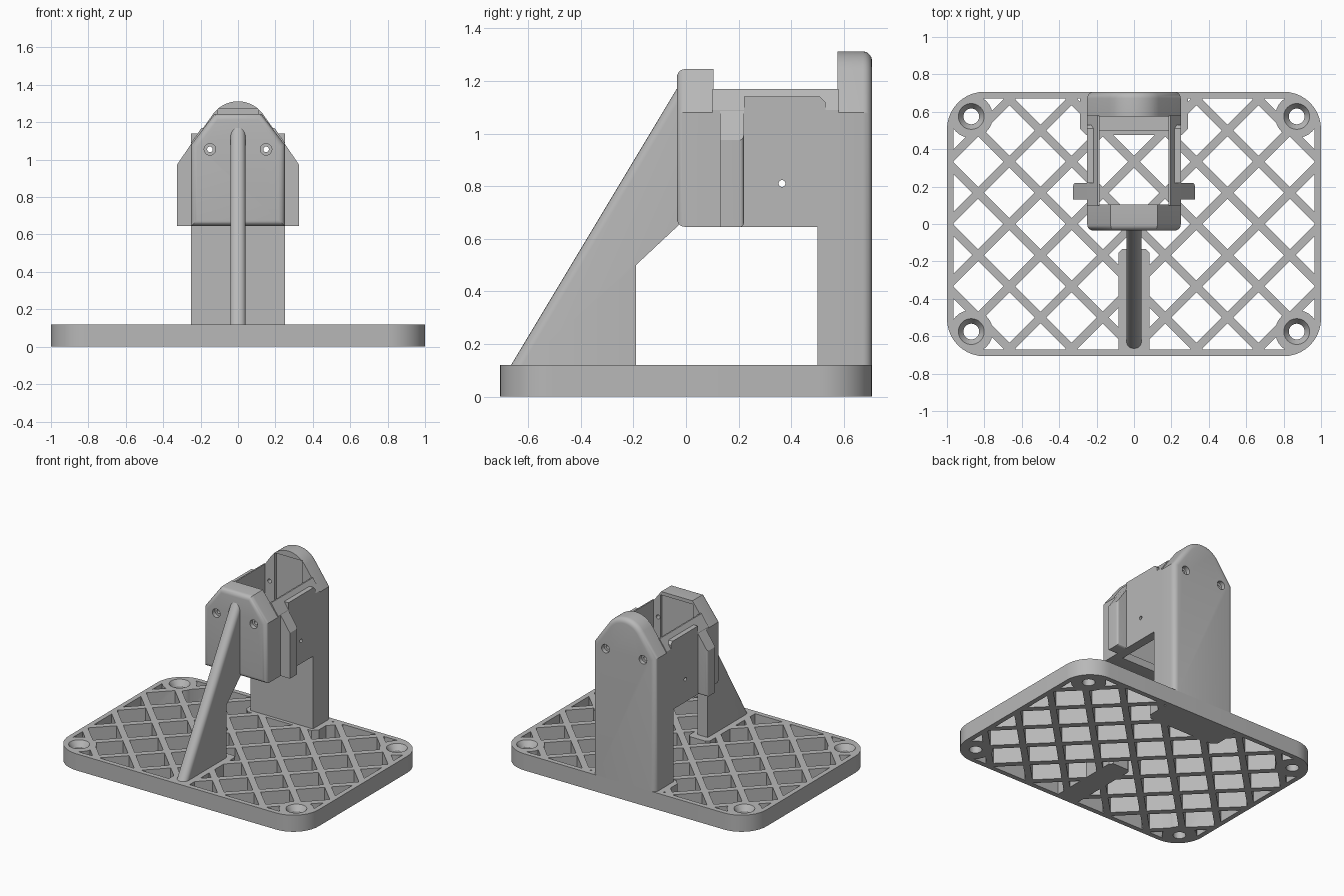
import bpy, bmesh
from math import sin, cos, pi, radians
from mathutils import Vector

if "Cube" in bpy.data.objects:
    bpy.data.objects.remove(bpy.data.objects["Cube"], do_unlink=True)

grey = bpy.data.materials.new("plain grey")
grey.use_nodes = True
grey.diffuse_color = (0.48, 0.48, 0.48, 1)
grey.node_tree.nodes["Principled BSDF"].inputs["Base Color"].default_value = (0.48, 0.48, 0.48, 1)

PLACE = {"x": lambda u, v, t: (t, u, v),
         "y": lambda u, v, t: (u, t, v),
         "z": lambda u, v, t: (u, v, t)}


def prism(name, outlines, axis, a, b, rule=None, radius=0.03):
    """Extrude outlines along an axis from a to b; round the edges picked by rule."""
    bm = bmesh.new()
    for pts in outlines:
        lo, hi = ([bm.verts.new(PLACE[axis](u, v, t)) for u, v in pts] for t in (a, b))
        bm.faces.new(lo)
        bm.faces.new(hi)
        for i in range(len(pts)):
            j = (i + 1) % len(pts)
            bm.faces.new((lo[i], lo[j], hi[j], hi[i]))
    bmesh.ops.recalc_face_normals(bm, faces=bm.faces)
    if rule:
        edges = [e for e in bm.edges if rule(e.verts[0].co, e.verts[1].co)]
        bmesh.ops.bevel(bm, geom=edges, offset=radius, segments=5, profile=0.5,
                        affect="EDGES", clamp_overlap=False)
    return finish(name, bm)


def finish(name, bm):
    mesh = bpy.data.meshes.new(name)
    bm.to_mesh(mesh)
    bm.free()
    mesh.materials.append(grey)
    obj = bpy.data.objects.new(name, mesh)
    bpy.context.collection.objects.link(obj)
    return obj


def cone(x, y, z0, z1, r0, r1):
    bm = bmesh.new()
    bmesh.ops.create_cone(bm, cap_ends=True, segments=32, radius1=r0, radius2=r1, depth=z1 - z0)
    bmesh.ops.translate(bm, verts=bm.verts, vec=Vector((x, y, (z0 + z1) / 2)))
    return finish("cone_cutter", bm)


def boolean(obj, tool, operation="DIFFERENCE"):
    mod = obj.modifiers.new("cut", "BOOLEAN")
    mod.operation, mod.solver, mod.object = operation, "EXACT", tool
    bpy.context.view_layer.objects.active = obj
    bpy.ops.object.modifier_apply(modifier=mod.name)
    bpy.data.objects.remove(tool, do_unlink=True)


def circle(x, y, r, n=24, start=0, end=2 * pi):
    return [(x + r * cos(start + (end - start) * i / n),
             y + r * sin(start + (end - start) * i / n)) for i in range(n)]


def rect(x0, x1, y0, y1):
    return [(x0, y0), (x1, y0), (x1, y1), (x0, y1)]


def rounded_rect(hx, hy, r):
    corners = [(1, 1), (-1, 1), (-1, -1), (1, -1)]
    return [(sx * (hx - r) + r * cos(a), sy * (hy - r) + r * sin(a))
            for k, (sx, sy) in enumerate(corners)
            for a in [(k + i / 10) * pi / 2 for i in range(11)]]


# Base plate with a diagonal lattice of openings
base = prism("base_plate", [rounded_rect(1, 0.707, 0.2)], "z", 0, 0.12)
pitch, half = 1 / 6, 0.135
cells = [[(i * pitch + half, j * pitch), (i * pitch, j * pitch + half),
          (i * pitch - half, j * pitch), (i * pitch, j * pitch - half)]
         for i in range(-6, 7) for j in range(-4, 5) if (i + j) % 2]
openings = prism("lattice_cutter", cells, "z", -0.1, 0.2)
boolean(openings, prism("inner_area", [rounded_rect(0.965, 0.672, 0.165)], "z", -0.05, 0.17),
        "INTERSECT")
screws = [(sx * 0.87, sy * 0.575) for sx in (-1, 1) for sy in (-1, 1)]
pads = [circle(x, y, 0.115, 32) for x, y in screws]
pads.append([(-0.29, 0.8), (-0.29, 0.51), (-0.255, 0.475),
             (0.255, 0.475), (0.29, 0.51), (0.29, 0.8)])
pads.append([(-0.083, -0.8), (0.083, -0.8), (0.083, -0.155),
             (0.063, -0.135), (-0.063, -0.135), (-0.083, -0.155)])
boolean(openings, prism("solid_pads", pads, "z", -0.2, 0.3))
boolean(base, openings)

# Countersunk screw holes in the base corners
for x, y in screws:
    boolean(base, cone(x, y, -0.1, 0.3, 0.042, 0.042))
    boolean(base, cone(x, y, 0.07, 0.13, 0.035, 0.076))

# Front plate of the holder
FRONT, BACK = -0.035, 0.707
front = prism("front_plate",
              [[(-0.25, 0.645), (0.25, 0.645), (0.25, 1.08), (0.125, 1.245),
                (-0.125, 1.245), (-0.25, 1.08)]], "y", FRONT, 0.105,
              lambda p, q: p.y < 0 and q.y < 0, 0.032)

# Tall back upright with an arched top
arch = circle(0, 1.147, 0.165, 16, radians(37), radians(143)) + [(-0.132, 1.246)]
back = prism("back_upright",
             [[(-0.25, 0.12), (0.25, 0.12), (0.25, 1.08)] + arch + [(-0.25, 1.08)]],
             "y", 0.575, BACK,
             lambda p, q: p.y > 0.7 and q.y > 0.7 and max(p.z, q.z) > 0.2, 0.035)
prism("back_post", [rect(-0.25, 0.25, 0.5, 0.58)], "z", 0.12, 0.645)

# Shallow recesses on the inner faces of both plates
boolean(back, prism("recess", [rect(-0.11, 0.11, 0.7, 1.27)], "y", 0.5, 0.6))
boolean(front, prism("recess", [rect(-0.13, 0.13, 0.7, 1.22)], "y", 0.09, 0.2))

# Screw holes through both plates
for x in (-0.15, 0.15):
    for plate, a, b in ((front, -0.1, FRONT + 0.03), (back, BACK - 0.03, 0.8)):
        boolean(plate, prism("bore", [circle(x, 1.055, 0.015)], "y", -0.2, 0.9))
        boolean(plate, prism("sink", [circle(x, 1.055, 0.031)], "y", a, b))

# Side walls, top strips and ears, on both sides
for s, side in ((1, "left"), (-1, "right")):
    wall = prism(side + "_wall",
                 [[(s * 0.185, 0.645), (s * 0.25, 0.645), (s * 0.25, 1.09),
                   (s * 0.195, 1.17), (s * 0.185, 1.17)]], "y", 0.1, 0.58)
    boolean(wall, prism("pin_hole", [circle(0.365, 0.81, 0.013)], "x", -0.5, 0.5))
    prism(side + "_strip", [[(0.22, 1.09), (0.53, 1.09), (0.53, 1.12), (0.51, 1.14), (0.22, 1.14)]],
          "x", s * 0.215, s * 0.25)
    prism(side + "_ear",
          [[(s * 0.22, 0.645), (s * 0.325, 0.645), (s * 0.325, 0.975),
            (s * 0.24, 1.1), (s * 0.22, 1.1)]], "y", 0.13, 0.22,
          lambda p, q: p.y > 0.2 and q.y > 0.2 and min(abs(p.x), abs(q.x)) > 0.3
          or p.y > 0.2 and q.y > 0.2 and max(p.z, q.z) < 0.7, 0.015)

# Sloping front brace with a rounded nose
prism("front_brace",
      [[(-0.665, 0.12), (-0.035, 1.17), (0, 1.17), (0, 0.68), (-0.035, 0.645),
        (-0.19, 0.5), (-0.19, 0.12)]], "x", -0.041, 0.041,
      lambda p, q: abs(p.z - q.z) > 1 and p.x == q.x, 0.036)

# Smooth the rounded surfaces, keep the hard edges
for obj in bpy.context.scene.objects:
    obj.select_set(obj.type == "MESH")
bpy.context.view_layer.objects.active = base
bpy.ops.object.shade_smooth_by_angle(angle=radians(30))
